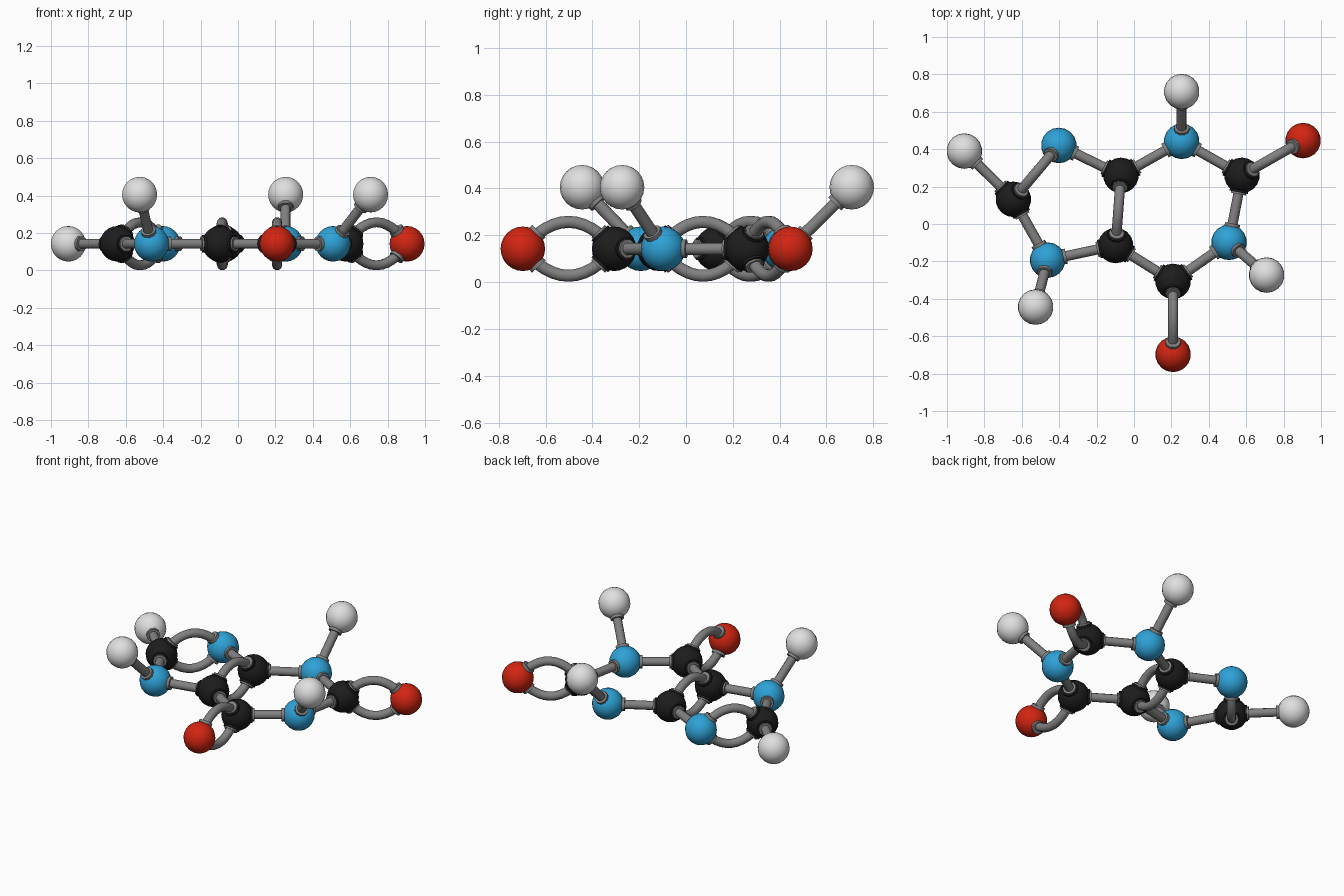
import bpy, bmesh, math
from mathutils import Vector

if "Cube" in bpy.data.objects:
    bpy.data.objects.remove(bpy.data.objects["Cube"])

R = 0.095      # atom radius
TUBE = 0.027   # bond radius
Z = 0.142      # plane of the rings
ZH = 0.405     # raised hydrogens


def material(name, rgb):
    m = bpy.data.materials.new(name)
    m.diffuse_color = (*rgb, 1)
    m.use_nodes = True
    m.node_tree.nodes["Principled BSDF"].inputs["Base Color"].default_value = m.diffuse_color
    return m


MATS = {
    "carbon": material("black", (0.012, 0.012, 0.012)),
    "nitrogen": material("blue", (0.028, 0.36, 0.68)),
    "oxygen": material("red", (0.64, 0.018, 0.006)),
    "hydrogen": material("white", (0.74, 0.74, 0.74)),
}
GREY = material("grey", (0.22, 0.22, 0.22))

ATOMS = {
    "h1": (-0.907, 0.39, Z), "c1": (-0.645, 0.132, Z), "n1": (-0.402, 0.42, Z),
    "c2": (-0.07, 0.26, Z), "n2": (0.255, 0.442, Z), "h2": (0.255, 0.708, ZH),
    "c3": (0.577, 0.26, Z), "o1": (0.904, 0.446, Z), "n3": (0.508, -0.098, Z),
    "h3": (0.709, -0.273, ZH), "c4": (0.209, -0.307, Z), "o2": (0.209, -0.697, Z),
    "c5": (-0.098, -0.115, Z), "n4": (-0.462, -0.193, Z), "h4": (-0.526, -0.444, ZH),
}
KIND = {"c": "carbon", "n": "nitrogen", "o": "oxygen", "h": "hydrogen"}
SINGLE = ["h1 c1", "c1 n4", "n1 c2", "c2 n2", "n2 h2", "n2 c3", "c3 n3",
          "n3 h3", "n3 c4", "c4 c5", "c5 n4", "n4 h4"]
DOUBLE = ["c1 n1", "c2 c5", "c3 o1", "c4 o2"]


def finish(name, bm, mat):
    bmesh.ops.recalc_face_normals(bm, faces=bm.faces)
    me = bpy.data.meshes.new(name)
    bm.to_mesh(me)
    bm.free()
    me.materials.append(mat)
    ob = bpy.data.objects.new(name, me)
    bpy.context.collection.objects.link(ob)
    bpy.context.view_layer.objects.active = ob
    ob.select_set(True)
    bpy.ops.object.shade_smooth_by_angle(angle=math.radians(40))
    ob.select_set(False)


def tube(bm, pts, radius, side, n=10):
    """Sweep a round section along a planar path; side is normal to that plane."""
    rings = []
    for i, p in enumerate(pts):
        t = (pts[min(i + 1, len(pts) - 1)] - pts[max(i - 1, 0)]).normalized()
        u = side.cross(t)
        rings.append([bm.verts.new(p + radius * (math.cos(a) * side + math.sin(a) * u))
                      for a in (2 * math.pi * k / n for k in range(n))])
    for a, b in zip(rings, rings[1:]):
        for k in range(n):
            bm.faces.new((a[k], a[(k + 1) % n], b[(k + 1) % n], b[k]))
    bm.faces.new(rings[0][::-1])
    bm.faces.new(rings[-1])


sockets = {k: [] for k in ATOMS}   # directions of bonds leaving each atom


def add_bond(bm, a, b, pts, side):
    tube(bm, pts, TUBE, side)
    for key, p, q in ((a, pts[0], pts[1]), (b, pts[-1], pts[-2])):
        d = (q - p).normalized()
        sockets[key].append((d, side))
        tube(bm, [p + d * 0.05, p + d * 0.102], 0.041, side)   # end collar


# straight single bonds
for bond in SINGLE:
    a, b = bond.split()
    p, q = Vector(ATOMS[a]), Vector(ATOMS[b])
    side = (q - p).cross(Vector((0, 0, 1))).normalized()
    bm = bmesh.new()
    add_bond(bm, a, b, [p, q], side)
    finish(f"single_bond_{a}_{b}", bm, GREY)

# bowed double bonds, one arc above and one below the plane
for bond in DOUBLE:
    a, b = bond.split()
    p, q = Vector(ATOMS[a]), Vector(ATOMS[b])
    d = (q - p).normalized()
    side = d.cross(Vector((0, 0, 1))).normalized()
    bm = bmesh.new()
    for s in (1, -1):
        lift = Vector((0, 0, s * (Z - TUBE) / 0.75))
        c1, c2 = p + d * 0.125 + lift, q - d * 0.125 + lift
        pts = []
        for i in range(13):
            t = i / 12
            pts.append((1 - t) ** 3 * p + 3 * t * (1 - t) ** 2 * c1
                       + 3 * t * t * (1 - t) * c2 + t ** 3 * q)
        add_bond(bm, a, b, pts, side)
    finish(f"double_bond_{a}_{b}", bm, GREY)

# atoms, carbon having raised sockets round its bonds
for key, pos in ATOMS.items():
    kind = KIND[key[0]]
    bm = bmesh.new()
    bmesh.ops.create_uvsphere(bm, u_segments=18, v_segments=12, radius=R)
    bmesh.ops.translate(bm, verts=bm.verts, vec=pos)
    if kind == "carbon":
        for d, side in sockets[key]:
            c = Vector(pos)
            tube(bm, [c + d * 0.04, c + d * 0.092], 0.05, side)
    finish(f"{kind}_atom_{key}", bm, MATS[kind])
